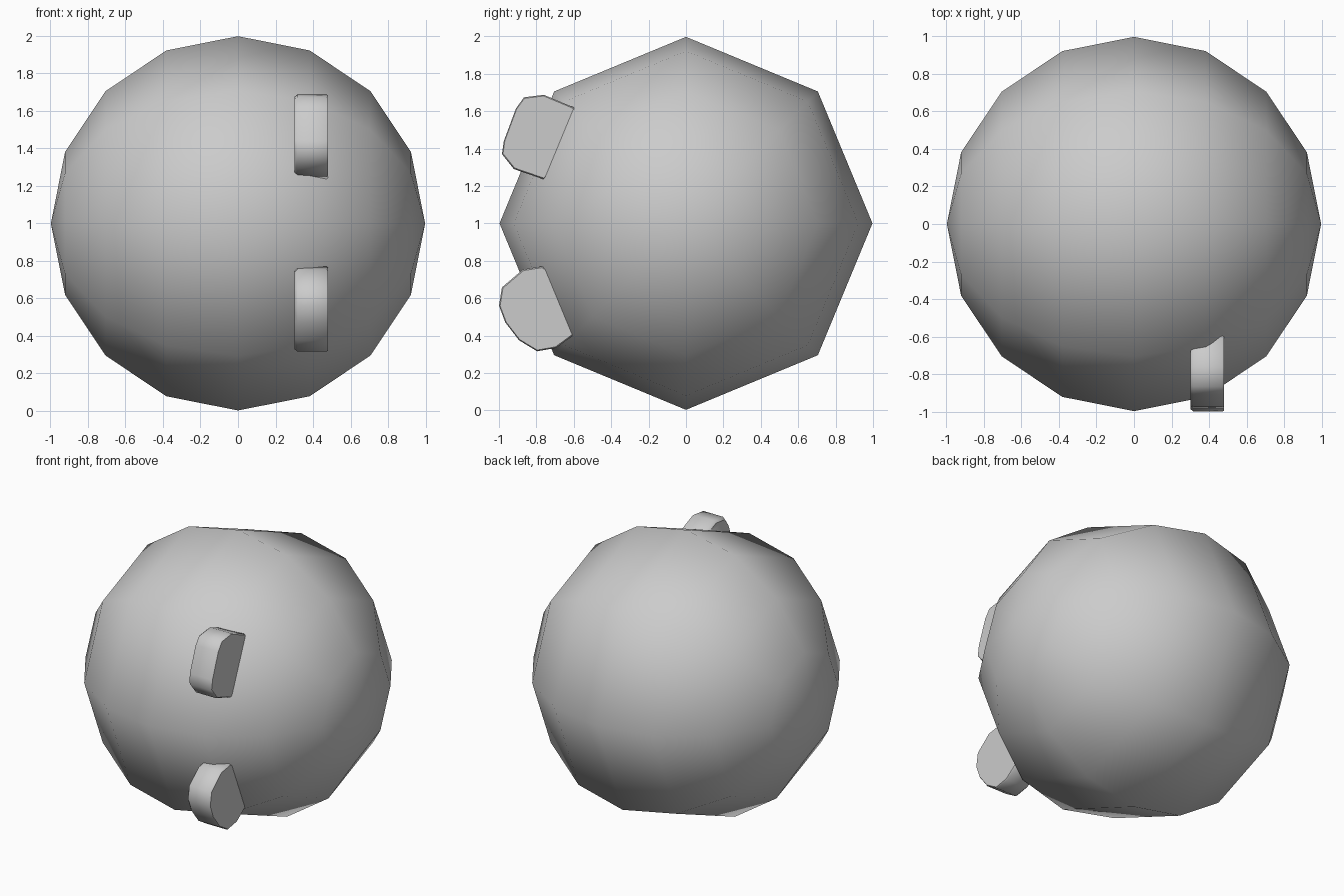
import bpy, bmesh
from math import radians
from mathutils import Matrix

if "Cube" in bpy.data.objects:
    bpy.data.objects.remove(bpy.data.objects["Cube"])


def finish(bm, name, angle):
    bmesh.ops.recalc_face_normals(bm, faces=bm.faces)
    mesh = bpy.data.meshes.new(name)
    bm.to_mesh(mesh)
    bm.free()
    obj = bpy.data.objects.new(name, mesh)
    bpy.context.collection.objects.link(obj)
    bpy.ops.object.select_all(action='DESELECT')
    obj.select_set(True)
    bpy.context.view_layer.objects.active = obj
    bpy.ops.object.shade_smooth_by_angle(angle=radians(angle))
    return obj


def lump(name, profile, x0=0.30, x1=0.48, rim=0.017):
    """Thick plate in the y-z plane with a narrow chamfer on both ends."""
    bm = bmesh.new()
    cy = sum(p[0] for p in profile) / len(profile)
    cz = sum(p[1] for p in profile) / len(profile)
    rings = []
    for x, s in ((x0, 0.93), (x0 + rim, 1), (x1 - rim * 0.5, 1), (x1, 0.97)):
        rings.append([bm.verts.new((x, cy + (y - cy) * s, cz + (z - cz) * s))
                      for y, z in profile])
    n = len(profile)
    for a, b in zip(rings, rings[1:]):
        for i in range(n):
            j = (i + 1) % n
            bm.faces.new((a[i], a[j], b[j], b[i]))
    bm.faces.new(rings[0])
    bm.faces.new(rings[-1])
    return finish(bm, name, 50)


# Main ball: 8 segments, 8 rings, poles on the x axis
bm = bmesh.new()
bmesh.ops.create_uvsphere(bm, u_segments=8, v_segments=8, radius=0.997,
                          matrix=Matrix.Translation((0, 0, 1)) @ Matrix.Rotation(radians(90), 4, 'Y'))
finish(bm, "ball", 180)

# Two lumps set into the front; their backs are buried in the ball
lump("upper_lump", [(-0.76, 1.235), (-0.92, 1.29), (-0.984, 1.37), (-0.974, 1.44),
                    (-0.909, 1.615), (-0.866, 1.674), (-0.76, 1.687), (-0.60, 1.62),
                    (-0.56, 1.54), (-0.61, 1.36)])
lump("lower_lump", [(-0.77, 0.77), (-0.871, 0.754), (-0.984, 0.658), (-1.0, 0.56),
                    (-0.966, 0.47), (-0.893, 0.375), (-0.796, 0.316), (-0.694, 0.334),
                    (-0.605, 0.40), (-0.56, 0.52), (-0.63, 0.69)])
